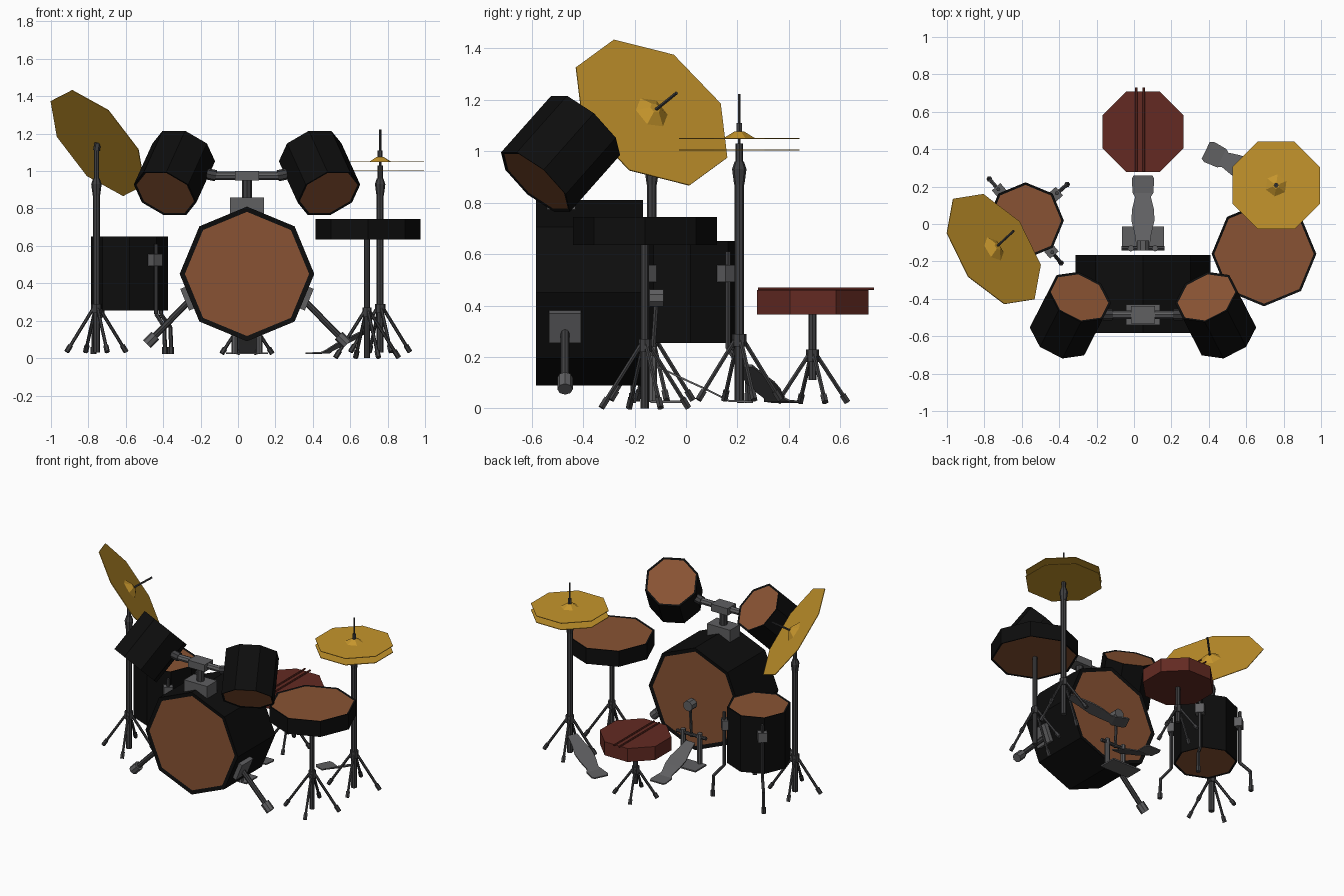
import bpy, bmesh, math
from mathutils import Vector as V

if "Cube" in bpy.data.objects:
    bpy.data.objects.remove(bpy.data.objects["Cube"])

def mat(name, r, g, b):
    m = bpy.data.materials.new(name)
    m.diffuse_color = (r, g, b, 1)
    m.use_nodes = True
    m.node_tree.nodes["Principled BSDF"].inputs["Base Color"].default_value = m.diffuse_color
    return m

BLACK = mat("black_shell", .004, .004, .004)
SKIN = mat("brown_head", .25, .086, .033)
GOLD = mat("brass", .56, .30, .025)
RED = mat("red_leather", .125, .023, .016)
GREY = mat("pedal_grey", .115, .115, .12)
DARK = mat("stand_metal", .05, .05, .053)

def finish(bm, name, *mats):
    bmesh.ops.recalc_face_normals(bm, faces=bm.faces)
    me = bpy.data.meshes.new(name)
    bm.to_mesh(me)
    bm.free()
    for m in mats:
        me.materials.append(m)
    ob = bpy.data.objects.new(name, me)
    bpy.context.collection.objects.link(ob)
    return ob

def frame(n, ref):
    n = V(n).normalized()
    if ref is None:
        ref = (1, 0, 0) if abs(n.x) < .8 else (0, 0, 1)
    x = V(ref) - n * n.dot(V(ref))
    x.normalize()
    return n, x, n.cross(x)

def tube(name, a, b, r, m, n=8, r2=None, ref=None, phase=0, head=0):
    """Prism from a to b; head > 0 adds inset drum heads of that rim width."""
    a, b = V(a), V(b)
    _, x, y = frame(b - a, ref)
    bm = bmesh.new()
    rings = []
    for c, rad in ((a, r), (b, r if r2 is None else r2)):
        ang = [phase + i * math.tau / n for i in range(n)]
        rings.append([bm.verts.new(c + rad * (x * math.cos(t) + y * math.sin(t))) for t in ang])
    caps = [bm.faces.new(rings[0][::-1]), bm.faces.new(rings[1])]
    for i in range(n):
        j = (i + 1) % n
        bm.faces.new((rings[0][i], rings[0][j], rings[1][j], rings[1][i]))
    if head:
        bm.normal_update()
        for f in caps:
            bmesh.ops.inset_individual(bm, faces=[f], thickness=head, depth=-.004)
            f.material_index = 1
        return finish(bm, name, m, SKIN)
    return finish(bm, name, m)

def block(name, c, size, m, axis=(0, 0, 1), ref=None):
    """Box centred on c; its third dimension runs along axis, its first along ref."""
    n, x, y = frame(axis, ref)
    bm = bmesh.new()
    bmesh.ops.create_cube(bm, size=1)
    for v in bm.verts:
        v.co = V(c) + x * v.co.x * size[0] + y * v.co.y * size[1] + n * v.co.z * size[2]
    return finish(bm, name, m)

E8 = math.pi / 8
MID = .048

# Drums
tube("bass_drum", (MID, -.584, .45), (MID, -.167, .45), .36, BLACK, ref=(0, 0, 1), head=.028)
tube("floor_tom", (-.58, .018, .255), (-.58, .018, .65), .205, BLACK, head=.014)
tube("snare_drum", (.695, -.16, .635), (.695, -.16, .745), .28, BLACK, head=.014)
for s, side in ((-1, "left"), (1, "right")):
    tube(side + "_rack_tom", (MID + s * .438, -.585, .88), (MID + s * .338, -.39, 1.1), .177,
         BLACK, ref=(0, 0, 1), phase=E8, head=.014)
    # Rack tom arm end and bass drum spur
    tube(side + "_arm_end", (MID + s * .165, -.485, .975), (MID + s * .215, -.485, .985), .03, DARK)
    d = V((s * math.cos(E8), 0, -math.sin(E8)))
    block(side + "_spur_bracket", V((MID, -.47, .45)) + d * .343, (.125, .125, .035), GREY,
          axis=d, ref=(0, 1, 0))
    tube(side + "_spur_leg", (MID + s * .315, -.47, .30), (MID + s * .505, -.47, .105), .017, DARK)
    tube(side + "_spur_foot", (MID + s * .49, -.47, .12), (MID + s * .535, -.47, .075), .03, GREY)

# Rack tom mount
block("mount_base", (MID, -.485, .815), (.18, .11, .085), GREY)
tube("mount_post", (MID, -.485, .85), (MID, -.485, .96), .026, DARK)
tube("mount_bar", (MID - .2, -.485, .975), (MID + .2, -.485, .975), .022, GREY)
block("mount_clamp", (MID, -.485, .975), (.13, .095, .05), GREY)

# Floor tom legs
for i, a in enumerate((131, 41, -50)):
    d = V((math.cos(math.radians(a)), math.sin(math.radians(a)), 0))
    at = lambda r, z: V((-.58, .018, z)) + d * r
    block(f"tom_leg_bracket_{i}", at(.215, .525), (.05, .06, .065), GREY, ref=d)
    path = [at(.222, .61), at(.222, .235), at(.29, .165), at(.295, .035)]
    for k in range(3):
        tube(f"tom_leg_{i}_{k}", path[k], path[k + 1], .011, DARK, 6)
    tube(f"tom_leg_foot_{i}", at(.295, .06), at(.295, .022), .016, DARK, 6)

# Stands: upright tube with four splayed legs
def stand(name, x, y, top, base, hub, spread, r, turn=20):
    tube(name + "_tube", (x, y, base + (.09 if base == .02 else 0)), (x, y, top), r, DARK)
    tube(name + "_hub", (x, y, hub - .03), (x, y, hub + .02), r + .009, DARK)
    for i in range(4):
        a = math.radians(turn + 90 * i)
        d = V((math.cos(a), math.sin(a), 0))
        c = V((x, y, 0))
        p, q = c + d * .015 + V((0, 0, hub)), c + d * spread + V((0, 0, base + .01))
        tube(f"{name}_leg_{i}", p, q, .009, DARK, 6)
        tube(f"{name}_foot_{i}", p.lerp(q, .88), p.lerp(q, 1.03), .014, DARK, 6)

CX, CY = -.757, -.133
HX, HY = .76, .207
stand("snare_stand", .69, -.16, .64, 0, .25, .175, .016)
stand("stool_stand", MID, .492, .37, .02, .21, .14, .016)
stand("crash_stand", CX, CY, .9, .03, .27, .165, .019)
stand("hihat_stand", HX, HY, .93, .03, .27, .165, .019)
for name, x, y, top in (("crash", CX, CY, 1.14), ("hihat", HX, HY, 1.03)):
    tube(name + "_collar_low", (x, y, .87), (x, y, .93), .02, DARK, r2=.028)
    tube(name + "_collar_high", (x, y, .93), (x, y, .96), .028, DARK, r2=.018)
    tube(name + "_upper_tube", (x, y, .93), (x, y, top), .014, DARK)

# Cymbals
def cymbal(name, c, n, r, bell, ref, phase=0):
    c, n = V(c), V(n).normalized()
    tube(name, c - n * .002, c + n * .002, r, GOLD, ref=ref, phase=phase)
    if bell:
        tube(name + "_bell", c, c + n * bell * .42, bell, GOLD, 6, r2=bell * .3, ref=ref, phase=phase)

cymbal("hihat_top", (HX, HY, 1.05), (0, 0, 1), .254, .063, (1, 0, 0), E8)
cymbal("hihat_bottom", (HX, HY, 1.005), (0, 0, 1), .254, 0, (1, 0, 0), E8)
tube("hihat_rod", (HX, HY, 1.0), (HX, HY, 1.222), .006, DARK, 6)
tube("hihat_clutch", (HX, HY, 1.07), (HX, HY, 1.11), .013, DARK, 6)
cc = V((-.75, -.134, 1.15))
cymbal("crash_cymbal", cc, (.67, .47, .57), .347, .075, (-.247, .085, .222))
tube("crash_rod", cc - V((.01, .01, .01)), (-.643, -.037, 1.226), .007, DARK, 6)
tube("crash_tilter", (CX, CY, 1.11), cc, .018, DARK, 6)

# Stool seat and drum sticks
tube("stool_seat", (MID, .493, .365), (MID, .493, .46), .234, RED, phase=E8)
for i, x in enumerate((.012, .052)):
    tube(f"drum_stick_{i}", (x, .28, .465), (x, .73, .465), .006, RED, 6)

# Pedal boards: sloping plate widening to a flat heel
def pedal(name, x, y, d):
    d = V(d).normalized()
    w = V((-d.y, d.x, 0))
    bm = bmesh.new()
    rows = []
    for s, h, z in ((0, .035, .17), (.07, .045, .138), (.14, .062, .105), (.2, .058, .078),
                    (.265, .042, .045), (.285, .055, .034), (.36, .06, .03), (.38, .05, .03)):
        c = V((x, y, z)) + d * s
        rows.append([bm.verts.new(c + w * h * k + V((0, 0, dz)))
                     for k, dz in ((-1, 0), (1, 0), (1, -.008), (-1, -.008))])
    for p, q in zip(rows, rows[1:]):
        for i in range(4):
            j = (i + 1) % 4
            bm.faces.new((p[i], p[j], q[j], q[i]))
    bm.faces.new(rows[0])
    bm.faces.new(rows[-1][::-1])
    finish(bm, name, GREY)

pedal("kick_pedal", MID, -.12, (0, 1, 0))
pedal("hihat_pedal", HX - .035, HY + .02, (-.9, .44, 0))

# Kick pedal frame and beater
block("kick_base", (MID, -.075, .026), (.225, .125, .01), GREY)
for i, s in enumerate((-1, 1)):
    tube(f"kick_post_{i}", (MID + s * .065, -.13, .025), (MID + s * .065, -.13, .24), .017, GREY)
tube("kick_axle", (MID - .115, -.13, .215), (MID + .115, -.13, .215), .012, DARK)
tube("beater_rod", (MID, -.13, .2), (MID, -.115, .42), .01, DARK, 6)
tube("beater_head", (MID, -.142, .43), (MID, -.087, .43), .036, GREY, ref=(0, 0, 1), phase=E8)
